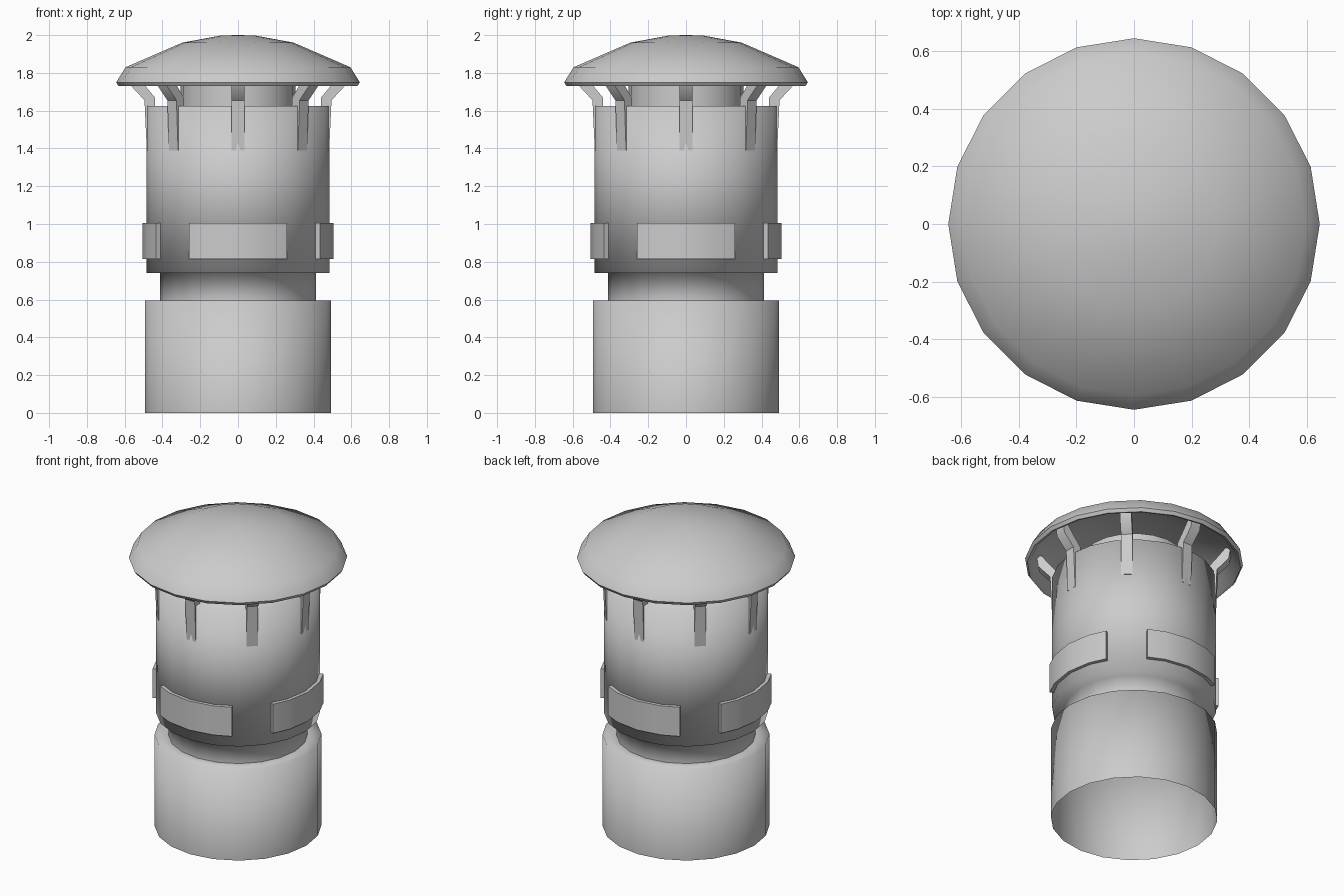
import bpy, bmesh, math

if "Cube" in bpy.data.objects:
    bpy.data.objects.remove(bpy.data.objects["Cube"], do_unlink=True)

SIDES = 20
grey = bpy.data.materials.new("light grey metal")
grey.use_nodes = True
color = (0.6, 0.6, 0.6, 1)
grey.diffuse_color = color
grey.node_tree.nodes["Principled BSDF"].inputs["Base Color"].default_value = color


def finish(name, bm, angle):
    """Turn a bmesh into a named, shaded object."""
    mesh = bpy.data.meshes.new(name)
    bm.to_mesh(mesh)
    bm.free()
    mesh.materials.append(grey)
    obj = bpy.data.objects.new(name, mesh)
    bpy.context.collection.objects.link(obj)
    bpy.ops.object.select_all(action="DESELECT")
    obj.select_set(True)
    bpy.context.view_layer.objects.active = obj
    bpy.ops.object.shade_smooth_by_angle(angle=math.radians(angle))
    return obj


def lathe(name, profile, angle):
    """Revolve (radius, height) points; radius 0 closes to a pole."""
    bm = bmesh.new()
    verts = [bm.verts.new((r, 0, z)) for r, z in profile]
    edges = [bm.edges.new(pair) for pair in zip(verts, verts[1:])]
    bmesh.ops.spin(bm, geom=verts + edges, axis=(0, 0, 1), cent=(0, 0, 0),
                   angle=math.tau, steps=SIDES, use_duplicate=False)
    bmesh.ops.remove_doubles(bm, verts=bm.verts, dist=0.0005)
    bmesh.ops.recalc_face_normals(bm, faces=bm.faces)
    return finish(name, bm, angle)


def prism(name, outline, to_3d, steps, turn):
    """Sweep a closed outline through the given steps, then turn about z."""
    bm = bmesh.new()
    rings = [[bm.verts.new(to_3d(p, s)) for p in outline] for s in steps]
    n = len(outline)
    for a, b in zip(rings, rings[1:]):
        for i in range(n):
            j = (i + 1) % n
            bm.faces.new((a[i], a[j], b[j], b[i]))
    bm.faces.new(rings[0])
    bm.faces.new(rings[-1])
    bmesh.ops.recalc_face_normals(bm, faces=bm.faces)
    obj = finish(name, bm, 40)
    obj.rotation_euler.z = turn
    return obj


# Open lower tube, recessed neck and main sleeve with its top shoulder
lathe("lower_tube", [(0.493, 0), (0.493, 0.595), (0.412, 0.595)], 100)
lathe("sleeve", [(0.412, 0.595), (0.412, 0.74), (0.485, 0.74),
                 (0.485, 1.625), (0.305, 1.625)], 100)

# Inner flue rising under the cap
lathe("inner_flue", [(0.305, 1.62), (0.305, 1.77)], 40)

# Domed rain cap with a thin lip and hollow underside
lathe("rain_cap", [(0, 2.0), (0.09, 1.998), (0.295, 1.96), (0.595, 1.83),
                   (0.645, 1.75), (0.632, 1.73), (0.615, 1.735),
                   (0.565, 1.80), (0.29, 1.91), (0, 1.94)], 50)

# Eight bent struts holding the cap
STRUT = [(0.465, 1.39), (0.483, 1.39), (0.495, 1.655), (0.565, 1.73),
         (0.575, 1.80), (0.545, 1.80), (0.49, 1.73), (0.44, 1.67), (0.44, 1.62)]
for k in range(8):
    prism(f"strut_{k + 1}", STRUT, lambda p, s: (p[0], s, p[1]),
          (-0.034, 0.034), k * math.tau / 8)

# Four curved clamp pads around the sleeve
PAD = [(0.465, 0.815), (0.506, 0.815), (0.506, 1.005), (0.465, 1.005)]
PAD_ANGLES = [math.radians(a) for a in (-31, -18, 0, 18, 31)]
for k in range(4):
    prism(f"clamp_pad_{k + 1}", PAD,
          lambda p, a: (p[0] * math.cos(a), p[0] * math.sin(a), p[1]),
          PAD_ANGLES, k * math.tau / 4)
